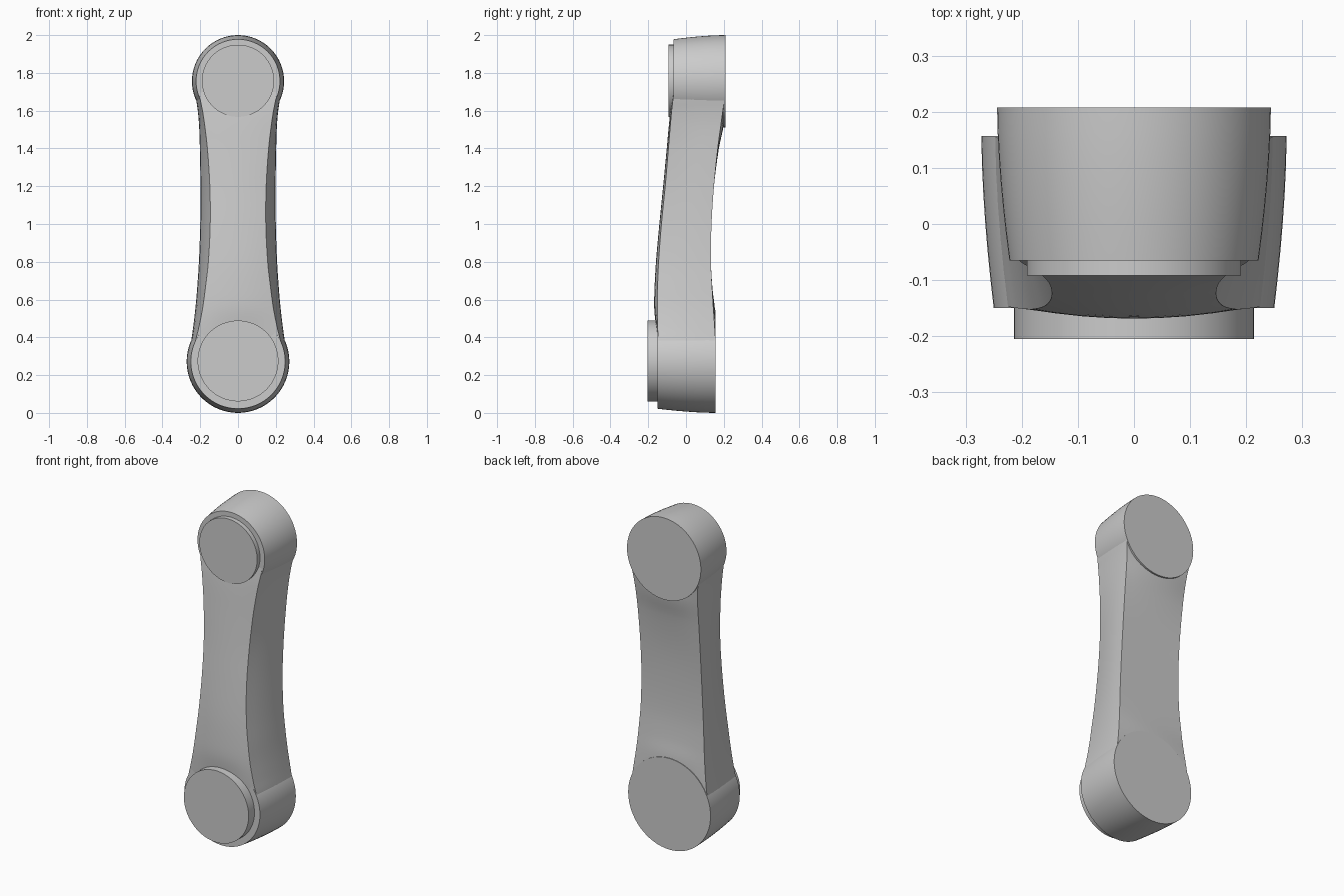
import bpy, bmesh, math

if "Cube" in bpy.data.objects:
    bpy.data.objects.remove(bpy.data.objects["Cube"])

grey = bpy.data.materials.new("satin grey")
grey.diffuse_color = (0.6, 0.6, 0.6, 1)
grey.use_nodes = True
grey.node_tree.nodes["Principled BSDF"].inputs["Base Color"].default_value = grey.diffuse_color


def loft(name, rings):
    """Skin a list of equal-length closed rings and close both ends."""
    bm = bmesh.new()
    rows = [[bm.verts.new(p) for p in ring] for ring in rings]
    n = len(rows[0])
    for a, b in zip(rows, rows[1:]):
        for i in range(n):
            j = (i + 1) % n
            bm.faces.new((a[i], a[j], b[j], b[i]))
    bm.faces.new(rows[0])
    bm.faces.new(rows[-1])
    bmesh.ops.recalc_face_normals(bm, faces=bm.faces)
    mesh = bpy.data.meshes.new(name)
    bm.to_mesh(mesh)
    bm.free()
    mesh.materials.append(grey)
    ob = bpy.data.objects.new(name, mesh)
    bpy.context.collection.objects.link(ob)
    bpy.ops.object.select_all(action='DESELECT')
    ob.select_set(True)
    bpy.context.view_layer.objects.active = ob
    bpy.ops.object.shade_smooth_by_angle(angle=math.radians(30))


def draft(a, b, t):
    """Convex widening from the front width a to the back width b."""
    return a + (b - a) * (1 - (1 - t) ** 1.7)


def boss(name, z, y0, y1, r0, r1, steps=6, sides=64):
    """Round end with its axis along y."""
    rings = []
    for k in range(steps + 1):
        t = k / steps
        r, y = draft(r0, r1, t), y0 + (y1 - y0) * t
        rings.append([(r * math.cos(2 * math.pi * i / sides), y,
                       z + r * math.sin(2 * math.pi * i / sides))
                      for i in range(sides)])
    loft(name, rings)


# Round ends and their raised front discs
boss("lower_end", 0.272, -0.15, 0.157, 0.25, 0.272)
boss("upper_end", 1.756, -0.065, 0.208, 0.222, 0.244)
boss("lower_disc", 0.275, -0.205, -0.10, 0.214, 0.214, 1)
boss("upper_disc", 1.758, -0.092, -0.03, 0.191, 0.191, 1)

# Arm stations: z, front y (middle, edge), back y (edge, middle),
# half width (front, back)
stations = [
    (0.30, -0.145, -0.140, 0.150, 0.150, 0.235, 0.262),
    (0.38, -0.150, -0.147, 0.154, 0.154, 0.225, 0.248),
    (0.45, -0.158, -0.150, 0.152, 0.155, 0.208, 0.238),
    (0.55, -0.168, -0.152, 0.145, 0.153, 0.188, 0.226),
    (0.65, -0.167, -0.151, 0.139, 0.141, 0.174, 0.217),
    (0.80, -0.159, -0.145, 0.132, 0.132, 0.157, 0.207),
    (1.00, -0.141, -0.130, 0.135, 0.135, 0.147, 0.200),
    (1.20, -0.121, -0.110, 0.148, 0.148, 0.149, 0.199),
    (1.40, -0.102, -0.093, 0.168, 0.174, 0.162, 0.202),
    (1.52, -0.091, -0.083, 0.184, 0.199, 0.176, 0.206),
    (1.60, -0.082, -0.076, 0.195, 0.204, 0.188, 0.213),
    (1.66, -0.073, -0.069, 0.203, 0.205, 0.200, 0.222),
    (1.74, -0.060, -0.060, 0.205, 0.205, 0.210, 0.235),
]


def smooth_stations(st, sub=4):
    """Cubic interpolation between stations, with z as the parameter."""
    last = len(st) - 1

    def slope(i, c):
        a, b = st[max(i - 1, 0)], st[min(i + 1, last)]
        return (b[c] - a[c]) / (b[0] - a[0])

    out = []
    for i in range(last):
        p, q = st[i], st[i + 1]
        h = q[0] - p[0]
        for k in range(sub):
            t = k / sub
            row = [p[0] + h * t]
            for c in range(1, len(p)):
                row.append((2*t**3 - 3*t**2 + 1) * p[c]
                           + (t**3 - 2*t**2 + t) * h * slope(i, c)
                           + (3*t**2 - 2*t**3) * q[c]
                           + (t**3 - t**2) * h * slope(i + 1, c))
            out.append(row)
    return out + [list(st[-1])]


def section(z, fm, fe, be, bm_, wf, wb, nx=8, ny=5):
    """Bowed front, drafted sides and slightly bowed back."""
    pts = []
    for i in range(nx + 1):                     # front, left to right
        u = 2 * i / nx - 1
        pts.append((wf * u, fe + (fm - fe) * (1 - u * u), z))
    side = [(draft(wf, wb, k / ny), fe + (be - fe) * k / ny) for k in range(1, ny)]
    pts += [(x, y, z) for x, y in side]
    for i in range(nx + 1):                     # back, right to left
        u = 1 - 2 * i / nx
        pts.append((wb * u, be + (bm_ - be) * (1 - u * u), z))
    pts += [(-x, y, z) for x, y in reversed(side)]
    return pts


# Waisted arm joining the two ends
loft("arm", [section(*row) for row in smooth_stations(stations)])
